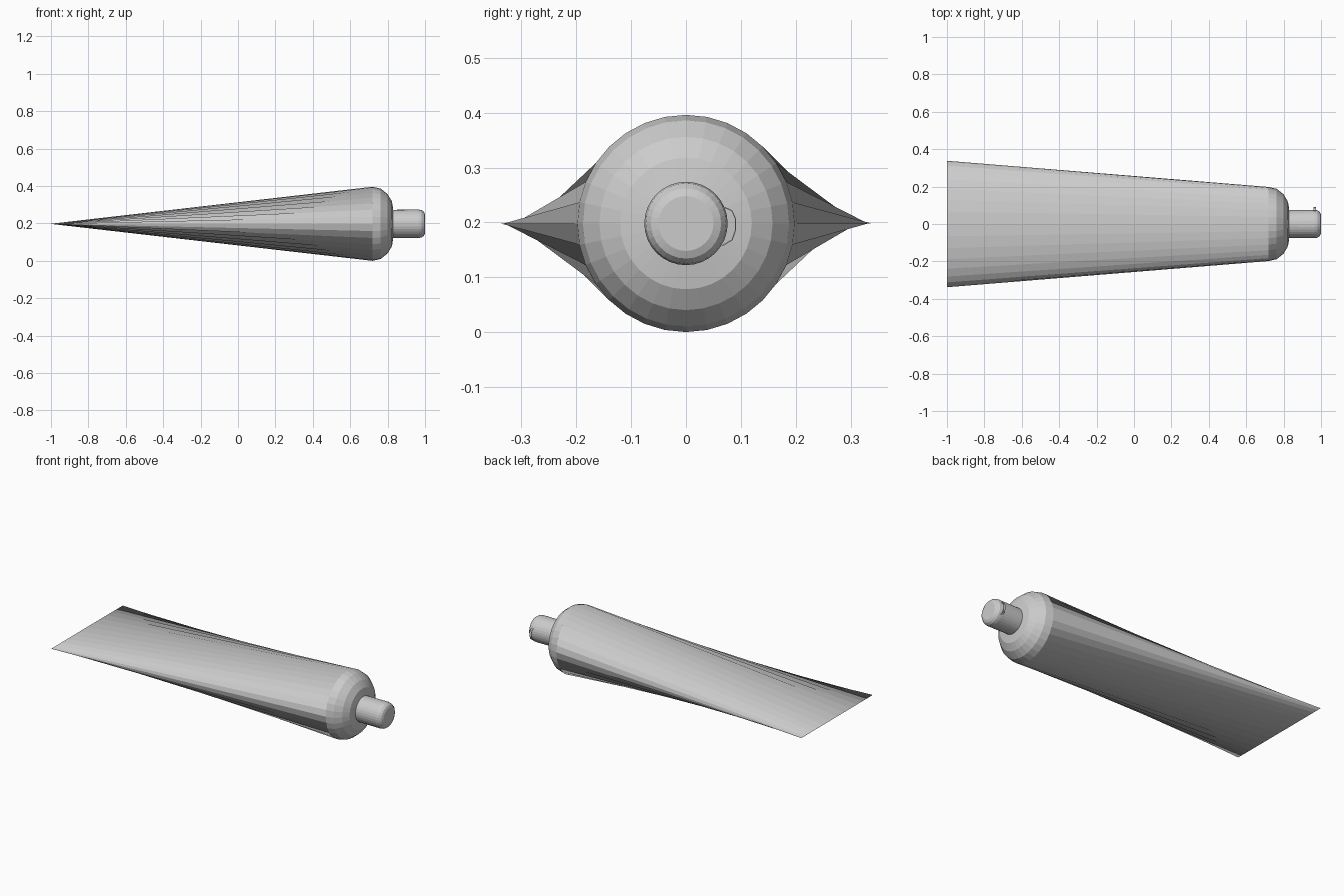
import bpy, bmesh, math

if "Cube" in bpy.data.objects:
    bpy.data.objects.remove(bpy.data.objects["Cube"])

SIDES = 32
CZ = 0.198


def loft(name, rings, cap_start=False, cap_end=False):
    """Skin a row of elliptical rings (x, half width, half height) along x."""
    bm = bmesh.new()
    loops = []
    for x, ry, rz in rings:
        loops.append([bm.verts.new((x, ry * math.cos(2 * math.pi * i / SIDES),
                                    CZ + rz * math.sin(2 * math.pi * i / SIDES)))
                      for i in range(SIDES)])
    for a, b in zip(loops, loops[1:]):
        for i in range(SIDES):
            j = (i + 1) % SIDES
            bm.faces.new((a[i], a[j], b[j], b[i]))
    if cap_start:
        bm.faces.new(loops[0][::-1])
    if cap_end:
        bm.faces.new(loops[-1])
    return finish(name, bm)


def finish(name, bm):
    bmesh.ops.recalc_face_normals(bm, faces=bm.faces)
    mesh = bpy.data.meshes.new(name)
    bm.to_mesh(mesh)
    bm.free()
    obj = bpy.data.objects.new(name, mesh)
    bpy.context.collection.objects.link(obj)
    return obj


# Squeezed body: flat crimped end opening to a round rim, then the shoulder
loft("tube_body", [
    (-1.0, 0.338, 0.0005), (0.72, 0.198, 0.198), (0.763, 0.188, 0.188),
    (0.80, 0.158, 0.158), (0.823, 0.12, 0.12), (0.83, 0.076, 0.076)], cap_end=True)

# Cylindrical cap with a rounded end
loft("cap", [(x, r, r) for x, r in (
    (0.825, 0.075), (0.965, 0.076), (0.982, 0.073), (0.994, 0.064), (1.0, 0.05))],
    cap_start=True, cap_end=True)

# Thin finger lip on the side of the cap
bm = bmesh.new()
strip = []
for y, z in ((0.071, 0.227), (0.084, 0.221), (0.090, 0.207), (0.090, 0.185),
             (0.084, 0.168), (0.066, 0.157)):
    strip.append([bm.verts.new((x, y, z)) for x in (0.96, 0.972)])
for a, b in zip(strip, strip[1:]):
    bm.faces.new((a[0], a[1], b[1], b[0]))
lip = finish("cap_lip", bm)
wall = lip.modifiers.new("thickness", 'SOLIDIFY')
wall.thickness = 0.002
wall.offset = 0
